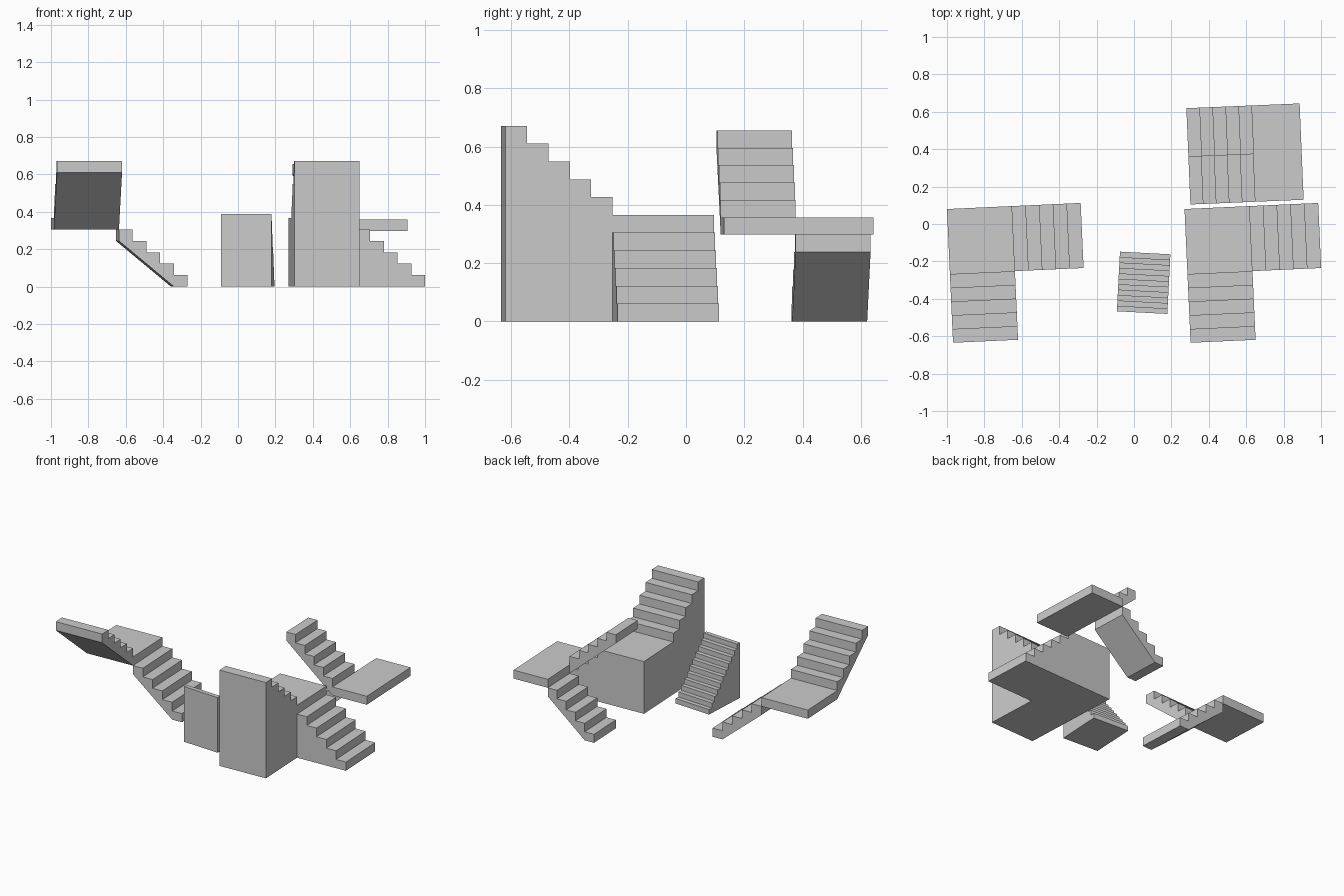
import bpy, bmesh
from math import radians, cos, sin
from mathutils import Vector

if "Cube" in bpy.data.objects:
    bpy.data.objects.remove(bpy.data.objects["Cube"])


def prism(name, profile, frame, start, along, across, width):
    """Extrude a side profile (distance, height) across the stair width."""
    ox, oy, deg = frame
    a = radians(deg)
    u, v = Vector((cos(a), sin(a), 0)), Vector((sin(a), -cos(a), 0))
    base = Vector((ox, oy, 0)) + u * start[0] + v * start[1]
    d = u * along[0] + v * along[1]
    w = (u * across[0] + v * across[1]) * width
    bm = bmesh.new()
    face = bm.faces.new([bm.verts.new(base + d * s + Vector((0, 0, z))) for s, z in profile])
    ext = bmesh.ops.extrude_face_region(bm, geom=[face])
    bmesh.ops.translate(bm, vec=w, verts=[g for g in ext["geom"] if isinstance(g, bmesh.types.BMVert)])
    bmesh.ops.recalc_face_normals(bm, faces=bm.faces[:])
    mesh = bpy.data.meshes.new(name)
    bm.to_mesh(mesh)
    bm.free()
    obj = bpy.data.objects.new(name, mesh)
    bpy.context.collection.objects.link(obj)
    return obj


def treads(n, tread, rise, z0):
    pts = []
    for i in range(n):
        pts += [(i * tread, z0 + (i + 1) * rise), ((i + 1) * tread, z0 + (i + 1) * rise)]
    return pts


def solid(n, tread, rise, z0=0):
    return [(0, 0)] + treads(n, tread, rise, z0) + [(n * tread, 0)]


def open_lower(n, tread, rise):
    # flat under the first step, then a sloped soffit
    return [(0, 0)] + treads(n, tread, rise, 0) + [(n * tread, (n - 1) * rise), (tread, 0)]


def open_upper(n, tread, rise, z0):
    # soffit slopes from the landing underside
    return [(0, z0 - rise)] + treads(n, tread, rise, z0) + [(n * tread, z0 + (n - 1) * rise)]


def slab(length, z0, z1):
    return [(0, z0), (0, z1), (length, z1), (length, z0)]


U, V, BACK = (1, 0), (0, 1), (-1, 0)
N = 5

# L-shaped stairs: open slab version on the left, solid version on the right
S, T, R = 0.348, 0.0735, 0.061
L = S + N * T
for label, ox, is_solid in (("open_l_stair", -1.0, False), ("solid_l_stair", 0.27, True)):
    frame = (ox, 0.08, 2.6)
    z = (N + 1) * R
    lower = solid(N, T, R) if is_solid else open_lower(N, T, R)
    upper = solid(N, T, R, z) if is_solid else open_upper(N, T, R, z)
    prism(label + "_lower_flight", lower, frame, (L, 0), BACK, V, S)
    prism(label + "_landing", slab(S, 0 if is_solid else z - R, z), frame, (0, 0), U, V, S)
    prism(label + "_upper_flight", upper, frame, (0, S), V, U, S)

# Half-turn stair at the back
T, R, W = 0.0696, 0.0596, 0.2575
frame = (0.28, 0.619, 2.4)
z = (N + 1) * R
prism("half_turn_lower_flight", open_lower(N, T, R), frame, (0, 0), U, V, W)
prism("half_turn_landing", slab(0.258, z - R, z), frame, (N * T, 0), U, V, 2 * W)
prism("half_turn_upper_flight", open_upper(N, T, R, z), frame, (N * T, W), BACK, V, W)

# Small steep straight stair, climbing toward the front
n = 11
prism("straight_stair", solid(n, 0.319 / n, 0.387 / n), (-0.075, -0.148, -3.0), (0, 0), V, U, 0.27)
